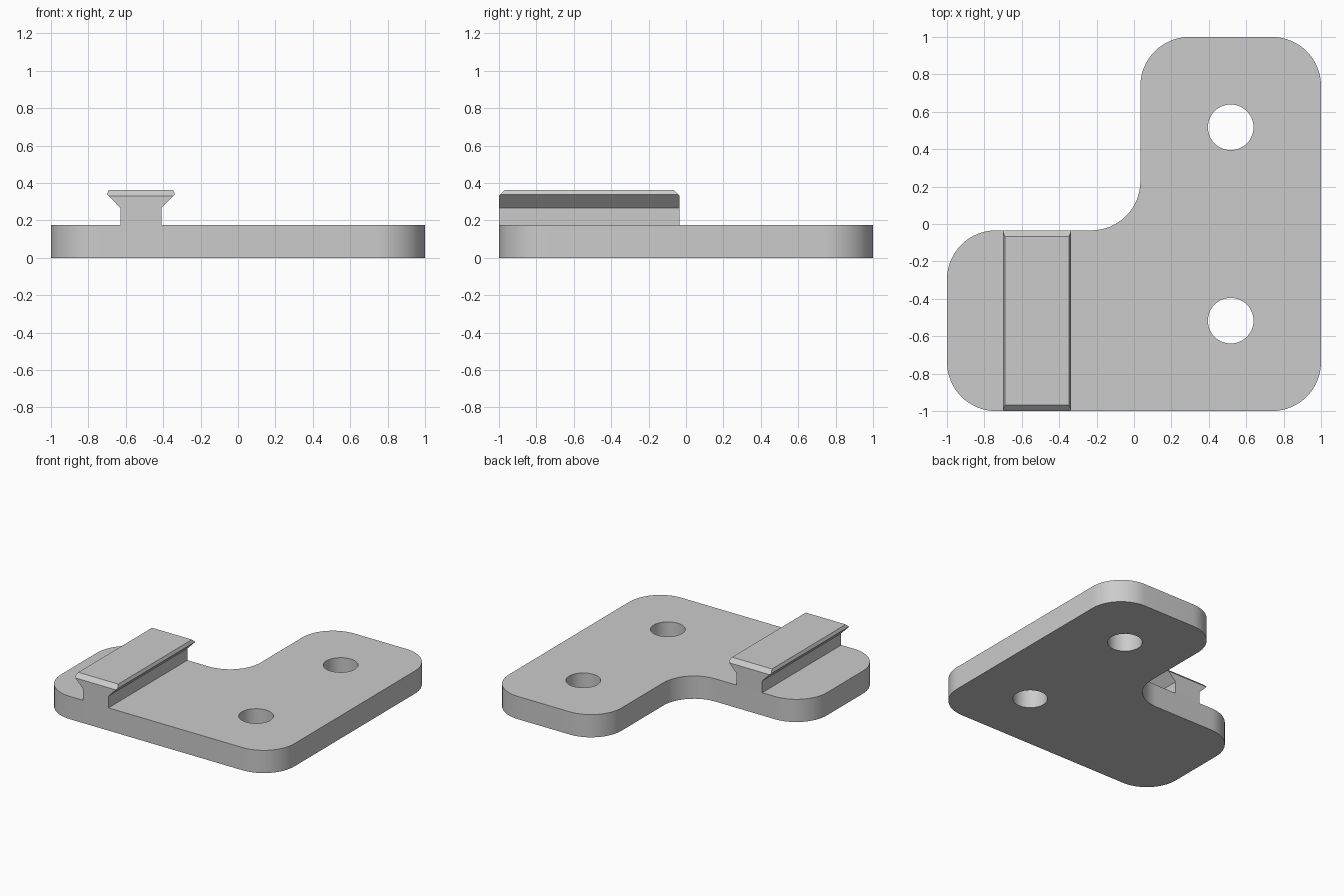
import bpy, bmesh, math

cube = bpy.data.objects.get("Cube")
if cube:
    bpy.data.objects.remove(cube, do_unlink=True)

grey = bpy.data.materials.new("light_grey")
grey.use_nodes = True
COLOUR = (0.6, 0.6, 0.6, 1)
grey.diffuse_color = COLOUR
grey.node_tree.nodes["Principled BSDF"].inputs["Base Color"].default_value = COLOUR


def make_object(name, bm):
    bmesh.ops.recalc_face_normals(bm, faces=bm.faces)
    mesh = bpy.data.meshes.new(name)
    bm.to_mesh(mesh)
    bm.free()
    mesh.materials.append(grey)
    obj = bpy.data.objects.new(name, mesh)
    bpy.context.collection.objects.link(obj)
    return obj


def extrude(bm, points, depth):
    """Fill an outline and extrude it along a depth vector."""
    face = bm.faces.new([bm.verts.new(p) for p in points])
    ext = bmesh.ops.extrude_face_region(bm, geom=[face], use_keep_orig=True)
    verts = [g for g in ext["geom"] if isinstance(g, bmesh.types.BMVert)]
    bmesh.ops.translate(bm, verts=verts, vec=depth)
    return verts


def activate(obj):
    bpy.ops.object.select_all(action='DESELECT')
    obj.select_set(True)
    bpy.context.view_layer.objects.active = obj


THICK, INNER, RADIUS = 0.176, 0.034, 0.262

# L-shaped plate with rounded corners
bm = bmesh.new()
extrude(bm, [(-1, -1, 0), (1, -1, 0), (1, 1, 0), (INNER, 1, 0),
             (INNER, -INNER, 0), (-1, -INNER, 0)], (0, 0, THICK))
uprights = [e for e in bm.edges if abs(e.verts[0].co.z - e.verts[1].co.z) > 0.1]
bmesh.ops.bevel(bm, geom=uprights, offset=RADIUS, offset_type='OFFSET',
                segments=16, profile=0.5, affect='EDGES')
plate = make_object("corner_plate", bm)

# Two screw holes
for y in (-0.517, 0.517):
    bm = bmesh.new()
    bmesh.ops.create_cone(bm, cap_ends=True, segments=48, radius1=0.122,
                          radius2=0.122, depth=1)
    cutter = make_object("hole_cutter", bm)
    cutter.location = (0.517, y, 0)
    cutter.hide_render = True
    bpy.context.view_layer.update()
    mod = plate.modifiers.new("hole", 'BOOLEAN')
    mod.object = cutter
    mod.operation = 'DIFFERENCE'
    mod.solver = 'EXACT'
    activate(plate)
    bpy.ops.object.modifier_apply(modifier=mod.name)
    bpy.data.objects.remove(cutter, do_unlink=True)
activate(plate)
bpy.ops.object.shade_smooth_by_angle(angle=math.radians(30))

# Dovetail rail: half profile mirrored about its centre line
CENTRE, TOP, BACK = -0.519, 0.364, -INNER
half = [(0.11, THICK), (0.11, 0.267), (0.182, 0.34), (0.171, TOP)]
profile = half + [(-x, z) for x, z in reversed(half)]
bm = bmesh.new()
extrude(bm, [(CENTRE + x, -1, z) for x, z in profile], (0, 1 + BACK, 0))

# Chamfer the two top ends of the rail
for y, side in ((-1, -1), (BACK, 1)):
    bmesh.ops.bisect_plane(bm, geom=bm.verts[:] + bm.edges[:] + bm.faces[:],
                           plane_co=(0, y, TOP - 0.032),
                           plane_no=(0, side, 1), clear_outer=True)
    rim = [e for e in bm.edges if e.is_boundary]
    bmesh.ops.holes_fill(bm, edges=rim)
make_object("dovetail_rail", bm)
